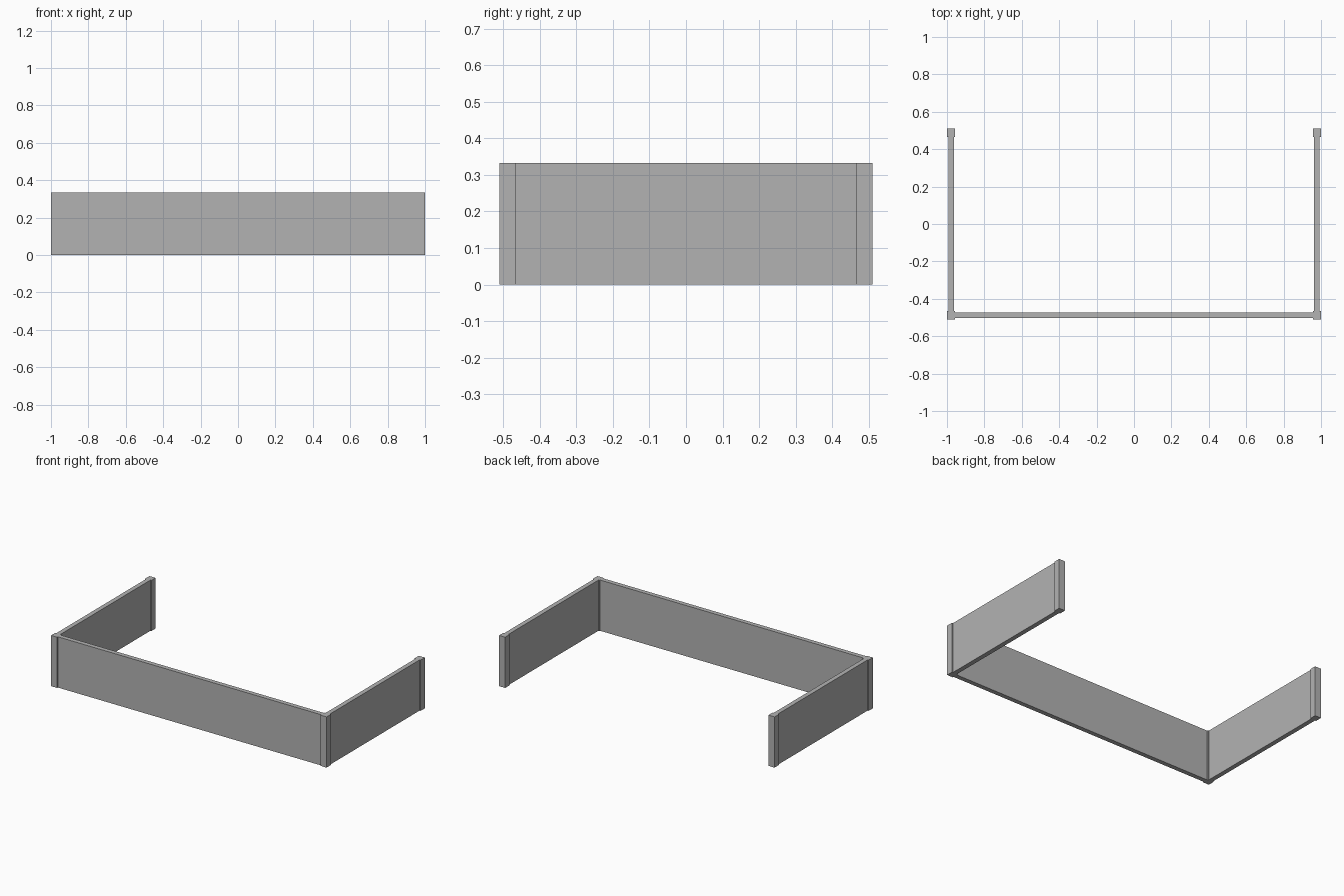
import bpy

if "Cube" in bpy.data.objects:
    bpy.data.objects.remove(bpy.data.objects["Cube"])

H = 0.333            # panel and post height
POST = 0.044         # post width
WALL = 0.030         # panel thickness
PX, PY = 1 - POST / 2, 0.51 - POST / 2   # post centres

grey = bpy.data.materials.new("grey")
grey.diffuse_color = (0.45, 0.45, 0.45, 1)
grey.use_nodes = True
grey.node_tree.nodes["Principled BSDF"].inputs["Base Color"].default_value = grey.diffuse_color


def box(name, x, y, sx, sy):
    bpy.ops.mesh.primitive_cube_add(size=1, location=(x, y, H / 2))
    ob = bpy.context.object
    ob.name = name
    ob.scale = (sx, sy, H)
    bpy.ops.object.transform_apply(location=False, rotation=False, scale=True)
    ob.data.materials.append(grey)
    return ob


# Long front panel between the two front posts
box("front_panel", 0, -PY, 2 * PX - POST, WALL)

for side, s in (("left", -1), ("right", 1)):
    # Side panel and its two end posts
    box(side + "_panel", s * PX, 0, WALL, 2 * PY - POST)
    box(side + "_front_post", s * PX, -PY, POST, POST)
    box(side + "_back_post", s * PX, PY, POST, POST)
